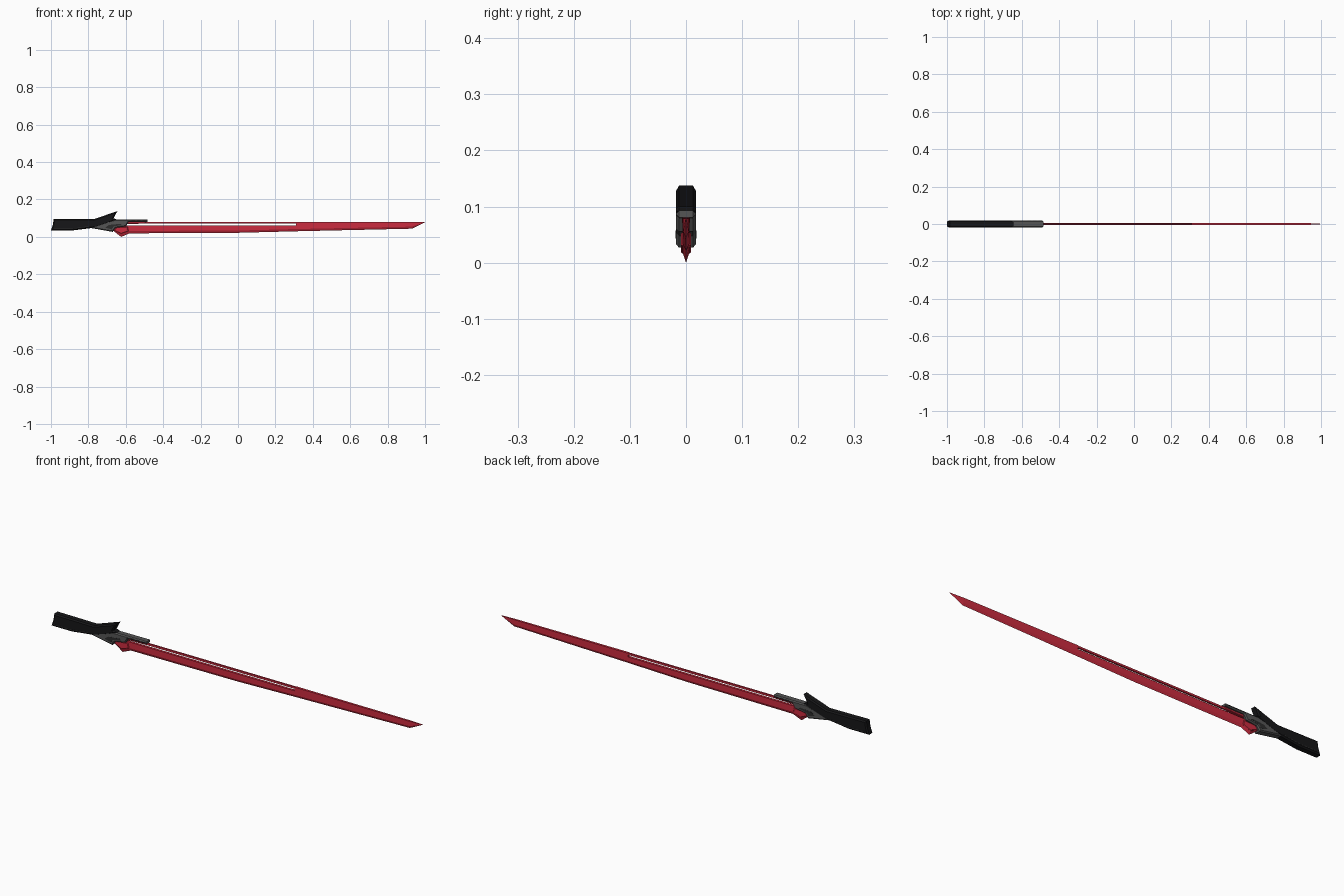
import bpy, bmesh

if "Cube" in bpy.data.objects:
    bpy.data.objects.remove(bpy.data.objects["Cube"])

def material(name, rgb):
    m = bpy.data.materials.new(name)
    m.diffuse_color = (*rgb, 1)
    m.use_nodes = True
    m.node_tree.nodes["Principled BSDF"].inputs["Base Color"].default_value = m.diffuse_color
    return m

RED = material("red_metal", (0.60, 0.025, 0.05))
BLACK = material("black_grip", (0.008, 0.008, 0.009))
GREY = material("dark_grey", (0.09, 0.09, 0.09))
DARK = material("inset_dark", (0.025, 0.025, 0.025))

def finish(name, bm, mat):
    bmesh.ops.recalc_face_normals(bm, faces=bm.faces)
    me = bpy.data.meshes.new(name)
    bm.to_mesh(me)
    bm.free()
    me.materials.append(mat)
    ob = bpy.data.objects.new(name, me)
    bpy.context.collection.objects.link(ob)
    return ob

def plate(name, outline, half, mat, chamfer=0.0):
    """Side profile (x, z) extruded across y, with chamfered rims."""
    bm = bmesh.new()
    rings = [[bm.verts.new((x, y, z)) for x, z in outline] for y in (-half, half)]
    caps = [bm.faces.new(r) for r in rings]
    n = len(outline)
    for i in range(n):
        j = (i + 1) % n
        bm.faces.new((rings[0][i], rings[0][j], rings[1][j], rings[1][i]))
    bmesh.ops.recalc_face_normals(bm, faces=bm.faces)
    if chamfer:
        rim = [e for f in caps for e in f.edges]
        bmesh.ops.bevel(bm, geom=rim, offset=chamfer, segments=1,
                        affect='EDGES', clamp_overlap=True)
    return finish(name, bm, mat)

def blade(name, stations, mat):
    """Loft of wedge sections: x, top z, bevel line z, edge z, half thickness."""
    bm = bmesh.new()
    rings = []
    for x, top, mid, edge, t in stations:
        pts = [(-t, top), (-t, mid), (0, edge), (t, mid), (t, top)]
        rings.append([bm.verts.new((x, y, z)) for y, z in pts])
    for a, b in zip(rings, rings[1:]):
        for i in range(5):
            j = (i + 1) % 5
            bm.faces.new((a[i], a[j], b[j], b[i]))
    bm.faces.new(rings[0])
    bm.faces.new(rings[-1])
    return finish(name, bm, mat)

# Blade: lower cutting body with heel, thin spine above the slot, solid tip
T = 0.006
blade("blade_lower", [(-0.67, 0.050, 0.043, 0.035, T), (-0.625, 0.062, 0.018, 0.0, T),
                      (-0.58, 0.062, 0.032, 0.019, T), (0.0, 0.062, 0.034, 0.022, T),
                      (0.31, 0.062, 0.042, 0.030, T)], RED)
blade("blade_tip", [(0.31, 0.080, 0.042, 0.030, T), (0.93, 0.079, 0.055, 0.044, 0.005),
                    (1.0, 0.079, 0.0785, 0.078, 0.001)], RED)
plate("blade_spine", [(-0.64, 0.071), (0.31, 0.071), (0.31, 0.080), (-0.64, 0.080)],
      0.004, RED)

# Guard body with the rail reaching over the spine
plate("guard", [(-0.79, 0.048), (-0.67, 0.027), (-0.655, 0.048), (-0.60, 0.056),
                (-0.585, 0.079), (-0.485, 0.081), (-0.485, 0.093), (-0.66, 0.092),
                (-0.74, 0.072)], 0.0175, GREY, 0.005)

# Red collar under the rail, heel cheek beside the guard
plate("rail_collar", [(-0.60, 0.069), (-0.50, 0.071), (-0.485, 0.081), (-0.59, 0.081)],
      0.007, RED, 0.002)
plate("heel_cheek", [(-0.665, 0.034), (-0.625, 0.016), (-0.585, 0.030),
                     (-0.59, 0.055), (-0.65, 0.052)], 0.009, RED, 0.003)

# Grip and the swept fin above the guard
plate("grip", [(-1.0, 0.034), (-0.89, 0.034), (-0.76, 0.050), (-0.70, 0.070),
               (-0.645, 0.092), (-0.665, 0.100), (-0.645, 0.138), (-0.77, 0.095),
               (-0.985, 0.097), (-0.99, 0.065)], 0.018, BLACK, 0.006)

# Inset panels repeated on both sides
for side, s in (("front", -1), ("back", 1)):
    for i, x in enumerate((-0.57, -0.54, -0.51)):
        ob = plate(f"rail_vent_{side}_{i}", [(x, 0.0855), (x + 0.018, 0.0855),
                   (x + 0.018, 0.0885), (x, 0.0885)], 0.0006, DARK)
        ob.location.y = s * 0.0175
    ob = plate(f"guard_panel_{side}", [(-0.71, 0.050), (-0.675, 0.040),
               (-0.665, 0.056), (-0.62, 0.064), (-0.63, 0.070), (-0.69, 0.064)],
               0.0006, DARK)
    ob.location.y = s * 0.0175
    ob = plate(f"grip_line_{side}", [(-0.985, 0.043), (-0.88, 0.043), (-0.80, 0.054),
               (-0.80, 0.057), (-0.88, 0.046), (-0.985, 0.046)], 0.0006, DARK)
    ob.location.y = s * 0.018
